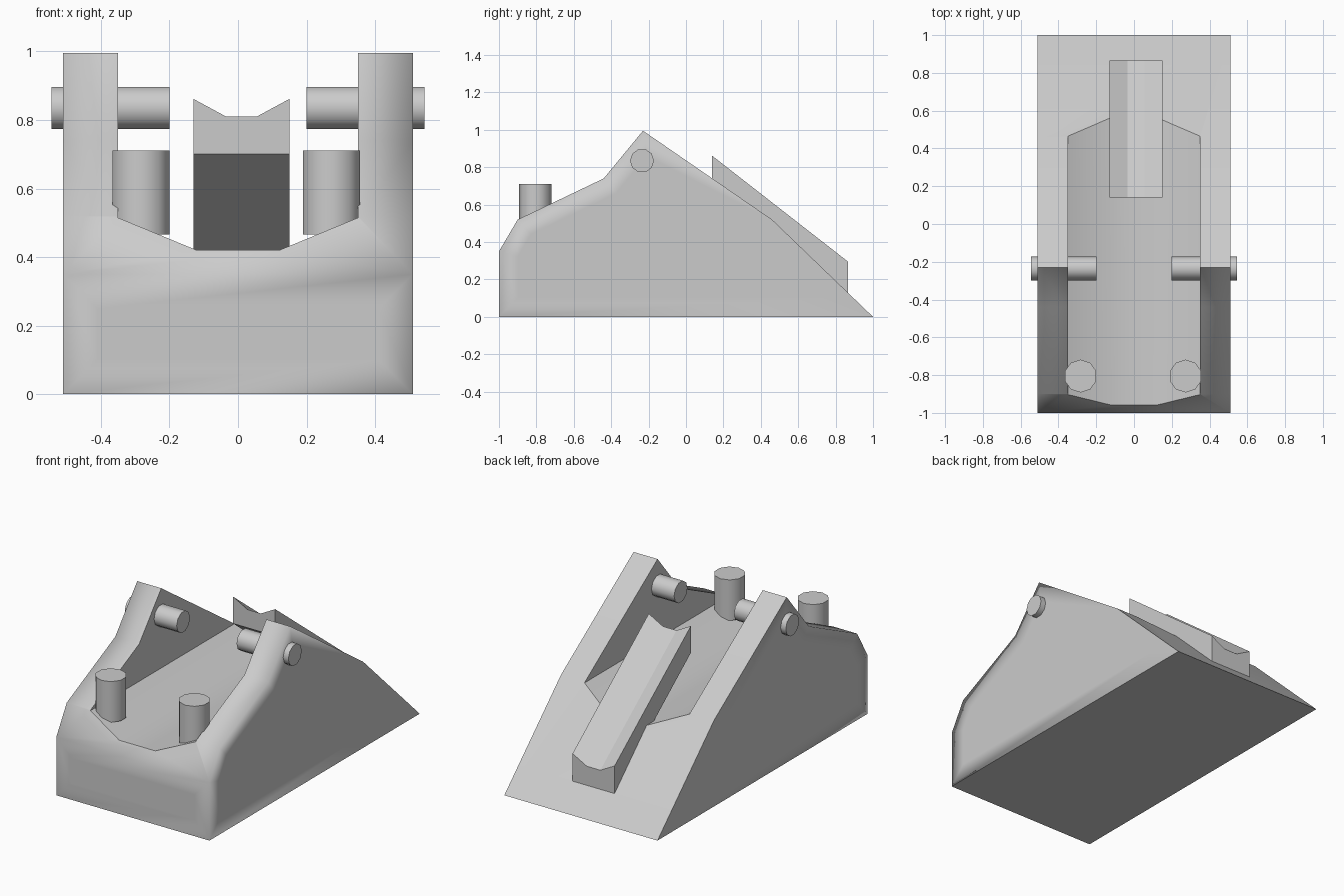
import bpy, bmesh
from math import pi

if "Cube" in bpy.data.objects:
    bpy.data.objects.remove(bpy.data.objects["Cube"])


def prism(name, pts, axis, a, b):
    """Extrude a 2D profile (y,z along x, or x,z along y) from a to b."""
    bm = bmesh.new()
    place = (lambda p, t: (t, p[0], p[1])) if axis == 'X' else (lambda p, t: (p[0], t, p[1]))
    ends = [[bm.verts.new(place(p, t)) for p in pts] for t in (a, b)]
    n = len(pts)
    bm.faces.new(ends[0])
    bm.faces.new(ends[1][::-1])
    for i in range(n):
        j = (i + 1) % n
        bm.faces.new((ends[0][i], ends[0][j], ends[1][j], ends[1][i]))
    bmesh.ops.recalc_face_normals(bm, faces=bm.faces)
    me = bpy.data.meshes.new(name)
    bm.to_mesh(me)
    bm.free()
    ob = bpy.data.objects.new(name, me)
    bpy.context.collection.objects.link(ob)
    return ob


def cut(ob, cutter):
    m = ob.modifiers.new("cut", 'BOOLEAN')
    m.operation = 'DIFFERENCE'
    m.solver = 'EXACT'
    m.object = cutter
    bpy.context.view_layer.objects.active = ob
    bpy.ops.object.modifier_apply(modifier=m.name)
    bpy.data.objects.remove(cutter)


def peg(name, loc, radius, length, rot=(0, 0, 0)):
    bpy.ops.mesh.primitive_cylinder_add(vertices=10, radius=radius, depth=length,
                                        location=loc, rotation=rot)
    bpy.context.object.name = name
    bpy.ops.object.shade_smooth_by_angle(angle=pi / 4)


# Hull: side profile with a channel cut along its length
hull = prism("hull", [(-1, 0), (-1, .35), (-.9, .52), (-.44, .74), (-.23, .995),
                      (.46, .52), (1, 0)], 'X', -.51, .51)
cut(hull, prism("channel_cutter", [(-.35, 1.2), (-.35, .515), (-.12, .42), (.12, .42),
                                   (.35, .515), (.35, 1.2)], 'Y', -1.3, 1.3))

# Soft outer shading: inset the broad outer faces, keep channel and rear edges crisp
bm = bmesh.new()
bm.from_mesh(hull.data)
bm.normal_update()
broad = [f for f in bm.faces if abs(f.normal.x) > .99 and abs(f.calc_center_median().x) > .5
         or f.normal.y < -.99]
bmesh.ops.inset_individual(bm, faces=broad, thickness=.1, use_even_offset=True)
bm.normal_update()
for f in bm.faces:
    f.smooth = True
for e in bm.edges:
    inner = all(abs(v.co.x) < .36 for v in e.verts)
    rear = any(f.normal.y > .5 and f.normal.z > .5 for f in e.link_faces)
    base = any(f.normal.z < -.9 for f in e.link_faces)
    if (inner or rear or base) and e.calc_face_angle(0) > .5:
        e.smooth = False
bm.to_mesh(hull.data)
bm.free()

# Sloping rail with a shallow groove along its top
rail = prism("rail", [(.14, .70), (.14, .865), (.865, .30), (.865, .13)], 'X', -.13, .15)
groove = prism("groove_cutter", [(-.13, .865), (-.035, .81), (.055, .81), (.15, .865),
                                 (.15, 1.1), (-.13, 1.1)], 'Y', 0, 1)
for v in groove.data.vertices:  # shear the groove to follow the slope
    v.co.x = .01 + (v.co.x - .01) * (1.05 if v.co.z > .85 else 1)
    v.co.z -= (v.co.y - .14) * .565 / .725
cut(rail, groove)

# Side pins and upright front pegs
for side, s in (("left", -1), ("right", 1)):
    peg(side + "_side_pin", (s * .372, -.235, .835), .064, .345, (0, pi / 2, 0))
    peg(side + "_front_peg", (-.005 + s * .278, -.805, .588), .087, .245)
